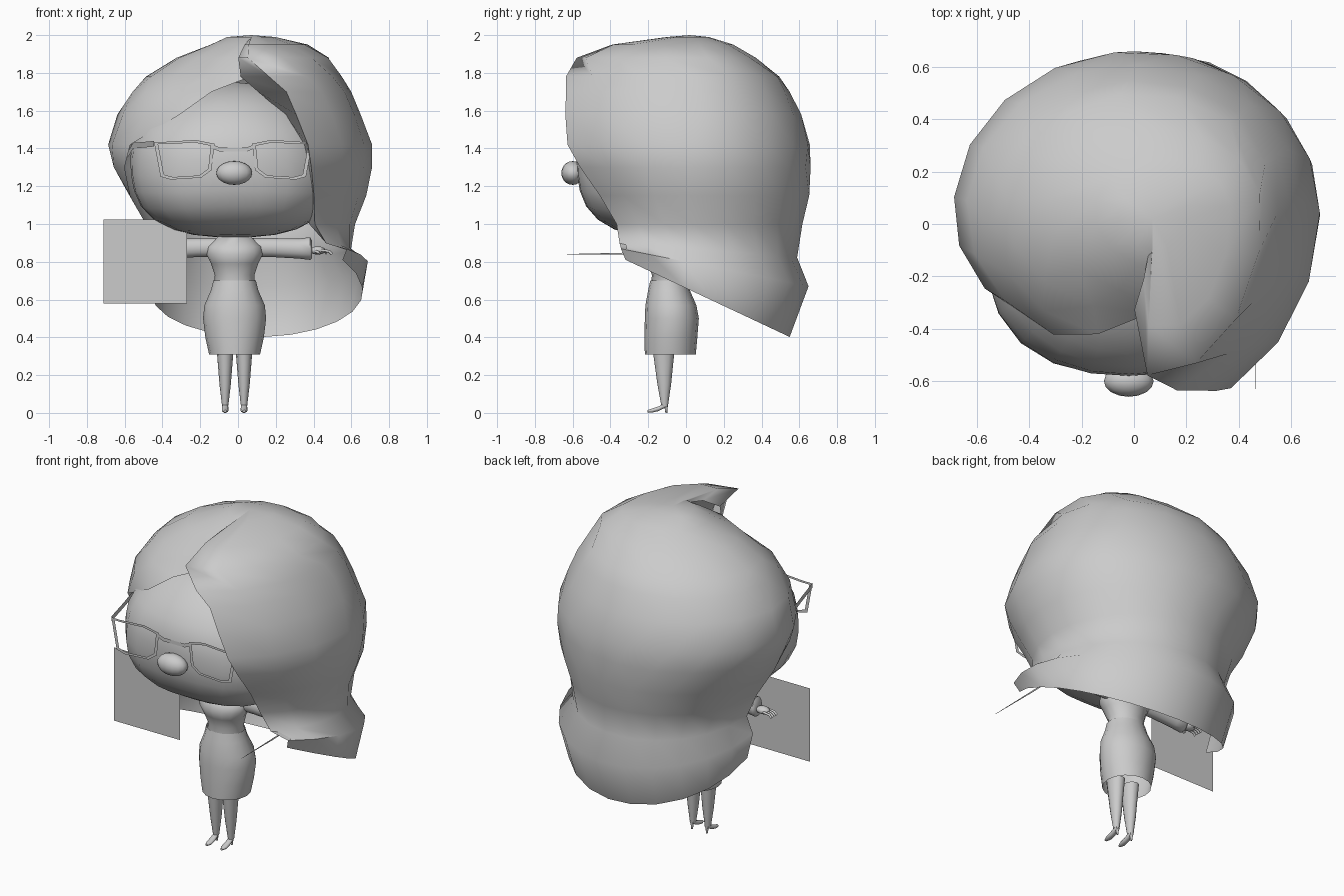
import bpy, bmesh, math
from mathutils import Vector

cube = bpy.data.objects.get("Cube")
if cube:
    bpy.data.objects.remove(cube, do_unlink=True)

grey = bpy.data.materials.new("plain_grey")
grey.use_nodes = True
grey.diffuse_color = (0.6, 0.6, 0.6, 1)
grey.node_tree.nodes["Principled BSDF"].inputs["Base Color"].default_value = (0.6, 0.6, 0.6, 1)


def finish(name, bm, angle=50):
    mesh = bpy.data.meshes.new(name)
    bmesh.ops.recalc_face_normals(bm, faces=bm.faces)
    bm.to_mesh(mesh)
    bm.free()
    obj = bpy.data.objects.new(name, mesh)
    bpy.context.collection.objects.link(obj)
    mesh.materials.append(grey)
    bpy.ops.object.select_all(action='DESELECT')
    obj.select_set(True)
    bpy.context.view_layer.objects.active = obj
    bpy.ops.object.shade_smooth_by_angle(angle=math.radians(angle))


def skin(bm, rings, closed):
    """Join successive rings of points with quads."""
    rows = [[bm.verts.new(p) for p in ring] for ring in rings]
    for a, b in zip(rows, rows[1:]):
        n = len(a)
        for i in range(n if closed else n - 1):
            j = (i + 1) % n
            bm.faces.new((a[i], a[j], b[j], b[i]))
    return rows


def strip(name, edge_a, edge_b, closed=False):
    """Flat band between two lines of points."""
    bm = bmesh.new()
    skin(bm, [edge_a, edge_b], closed)
    finish(name, bm)


def loft(name, axis, stations, sides=14, caps=True):
    """Elliptical sections along an axis: (position, centre u, centre v, radius u, radius v)."""
    rings = []
    for t, u, v, ru, rv in stations:
        ring = []
        for i in range(sides):
            a = math.tau * i / sides
            p = [u + ru * math.cos(a), v + rv * math.sin(a)]
            p.insert("xyz".index(axis), t)
            ring.append(p)
        rings.append(ring)
    bm = bmesh.new()
    rows = skin(bm, rings, True)
    if caps:
        bm.faces.new(rows[0])
        bm.faces.new(rows[-1])
    finish(name, bm)


def ball(name, centre, radii, square=0, u=24, v=16):
    """Ellipsoid whose lower half can be made fuller."""
    bm = bmesh.new()
    bmesh.ops.create_uvsphere(bm, u_segments=u, v_segments=v, radius=1)
    for vert in bm.verts:
        c = vert.co
        p = 2 + square * min(1, max(0, 0.5 - c.z))
        k = sum(abs(w) ** p for w in c) ** (-1 / p)
        vert.co = Vector(m + w * k * r for m, w, r in zip(centre, c, radii))
    finish(name, bm)


def wire(name, points, radius):
    curve = bpy.data.curves.new(name, 'CURVE')
    curve.dimensions = '3D'
    curve.bevel_depth = radius
    curve.bevel_resolution = 0
    curve.use_fill_caps = True
    spline = curve.splines.new('POLY')
    spline.points.add(len(points) - 1)
    for point, co in zip(spline.points, points):
        point.co = (*co, 1)
    obj = bpy.data.objects.new(name, curve)
    bpy.context.collection.objects.link(obj)
    curve.materials.append(grey)


# Hair: an open shell wound from the forward side lock, round the back, to the fringe.
# height, tilt, x min, x max, lock front, fringe front, back, start angle, end angle, fold
HAIR = [
    (1.99, 0, -.06, .2, -.1, -.1, .12, 0, 360, 0),
    (1.95, 0, -.15, .37, -.4, -.17, .25, -12, 365, .02),
    (1.88, 0, -.33, .49, -.58, -.27, .37, -4, 367, .05),
    (1.78, 0, -.49, .55, -.66, -.34, .5, 15, 364, .15),
    (1.70, 0, -.56, .60, -.70, -.44, .55, 24, 344, .15),
    (1.58, 0, -.64, .65, -.73, -.49, .61, 28, 331, .06),
    (1.42, 0, -.69, .71, -.74, -.48, .66, 31, 304, .03),
    (1.30, 0, -.66, .71, -.67, -.42, .66, 32, 294, .03),
    (1.15, 0, -.58, .68, -.56, -.4, .655, 34, 280, .03),
    (1.00, 0, -.49, .62, -.48, -.35, .62, 38, 275, .03),
    (.87, -.08, -.44, .60, -.55, -.3, .59, 48, 271, 0),
    (.80, -.2, -.50, .69, -.62, -.3, .65, 54, 268, 0),
    (.66, -.47, -.46, .66, -.58, -.3, .55, 54, 268, 0),
]
COLS, MID_Y = 14, .05
rings = []
for z, tilt, x0, x1, lock, fringe, back, start, end, fold in HAIR:
    ring = []
    for i in range(COLS + 1):
        deg = start + (end - start) * i / COLS
        a = math.radians(deg)
        c = math.cos(a)
        front = lock if deg < 180 else fringe
        depth = (MID_Y - front) if c > 0 else (back - MID_Y)
        y = MID_Y - depth * c
        ring.append(((x0 + x1) / 2 + (x1 - x0) / 2 * math.sin(a), y, z + tilt * y))
    # the lock's edge folds back towards the head
    x, y, h = ring[0]
    ring.insert(0, (x - fold, y + (MID_Y - y) * (.4 if z > .9 else .08), h))
    rings.append(ring)
bm = bmesh.new()
rows = skin(bm, rings, False)
crown = bm.verts.new((.07, .02, 2.0))
for a, b in zip(rows[0], rows[0][1:]):
    bm.faces.new((a, b, crown))
finish("hair", bm, 70)

# Head and nose
ball("head", (-.02, -.08, 1.34), (.55, .5, .41), .7)
ball("nose", (-.02, -.6, 1.27), (.095, .06, .063), 0, 16, 10)

# Glasses: two flat lens frames, a bridge and side arms
MID_X, FRONT = -.025, -.58
LENS = [(.1, 1.425), (.2, 1.445), (.36, 1.435), (.42, 1.435), (.385, 1.25), (.33, 1.235),
        (.17, 1.245), (.115, 1.285)]
for side, label in ((-1, "right"), (1, "left")):
    def rim(scale):
        return [(MID_X + side * (.25 + (x - .25) * scale), FRONT, 1.34 + (z - 1.34) * scale)
                for x, z in LENS]

    def temple(drop):
        return [(MID_X + side * x, y, z - drop) for x, y, z in
                ((.42, FRONT, 1.44), (.47, -.4, 1.435), (.53, -.2, 1.43), (.56, -.08, 1.38))]
    strip(label + "_lens_frame", rim(1), rim(.87), True)
    strip(label + "_glasses_arm", temple(0), temple(.03))
strip("glasses_bridge", *[[(MID_X + x, FRONT, z - drop) for x, z in
                           ((-.12, 1.425), (-.07, 1.405), (.07, 1.405), (.12, 1.425))]
                          for drop in (0, .022)])

# Torso, skirt and neck
BODY_X = -.018
loft("neck", "z", [(.9, BODY_X, -.1, .07, .06), (1.02, BODY_X, -.1, .06, .055)])
loft("blouse", "z", [(z, BODY_X, y, rx, ry) for z, y, rx, ry in (
    (.65, -.09, .11, .1), (.73, -.09, .105, .09), (.79, -.1, .125, .105),
    (.84, -.105, .15, .12), (.88, -.1, .145, .105), (.93, -.095, .09, .07))], 16)
loft("skirt", "z", [(z, BODY_X, y, rx, ry) for z, y, rx, ry in (
    (.31, -.083, .135, .135), (.4, -.08, .155, .14), (.5, -.075, .167, .143),
    (.57, -.08, .16, .135), (.65, -.09, .125, .11), (.7, -.092, .113, .097))], 16, False)

# Arms, hands, legs and shoes on both sides
for side, label in ((-1, "right"), (1, "left")):
    def x_at(x):
        return BODY_X + side * x
    loft(label + "_sleeve", "x", [(x_at(x), -.085, z, ry, rz) for x, z, ry, rz in (
        (.08, .875, .04, .05), (.2, .875, .04, .05), (.34, .87, .042, .053),
        (.4, .87, .046, .06), (.41, .865, .036, .045))], 12)
    ball(label + "_palm", (x_at(.44), -.085, .86), (.045, .032, .022), 0, 10, 6)
    for k in range(4):
        y = -.11 + k * .017
        wire(label + "_finger_%d" % (k + 1),
             [(x_at(.46), y, .86), (x_at(.5), y, .855), (x_at(.515), y, .84)], .008)
    wire(label + "_thumb", [(x_at(.42), -.1, .86), (x_at(.45), -.13, .845)], .009)

    leg = x_at(.05)
    loft(label + "_leg", "z", [(z, leg, y, rx, ry) for z, y, rx, ry in (
        (.35, -.118, .046, .06), (.25, -.117, .038, .048), (.15, -.115, .03, .036),
        (.04, -.113, .017, .018))], 12)
    loft(label + "_shoe", "y", [(y, leg, z, rx, rz) for y, z, rx, rz in (
        (-.205, .009, .008, .006), (-.18, .012, .018, .011), (-.145, .022, .018, .013),
        (-.115, .038, .016, .014), (-.098, .042, .012, .011))], 10)
    loft(label + "_heel", "z", [(0, leg, -.104, .005, .005), (.04, leg, -.106, .011, .01)], 8)

# Held items: a flat sheet and a slim pen
strip("sheet", [(-.712, -.172, .58), (-.27, -.172, .58)],
      [(-.712, -.172, 1.025), (-.27, -.172, 1.025)])
loft("pen", "y", [(-.63, .465, .84, .001, .001), (-.33, .465, .843, .003, .005),
                  (-.05, .465, .85, .004, .006)], 8)
